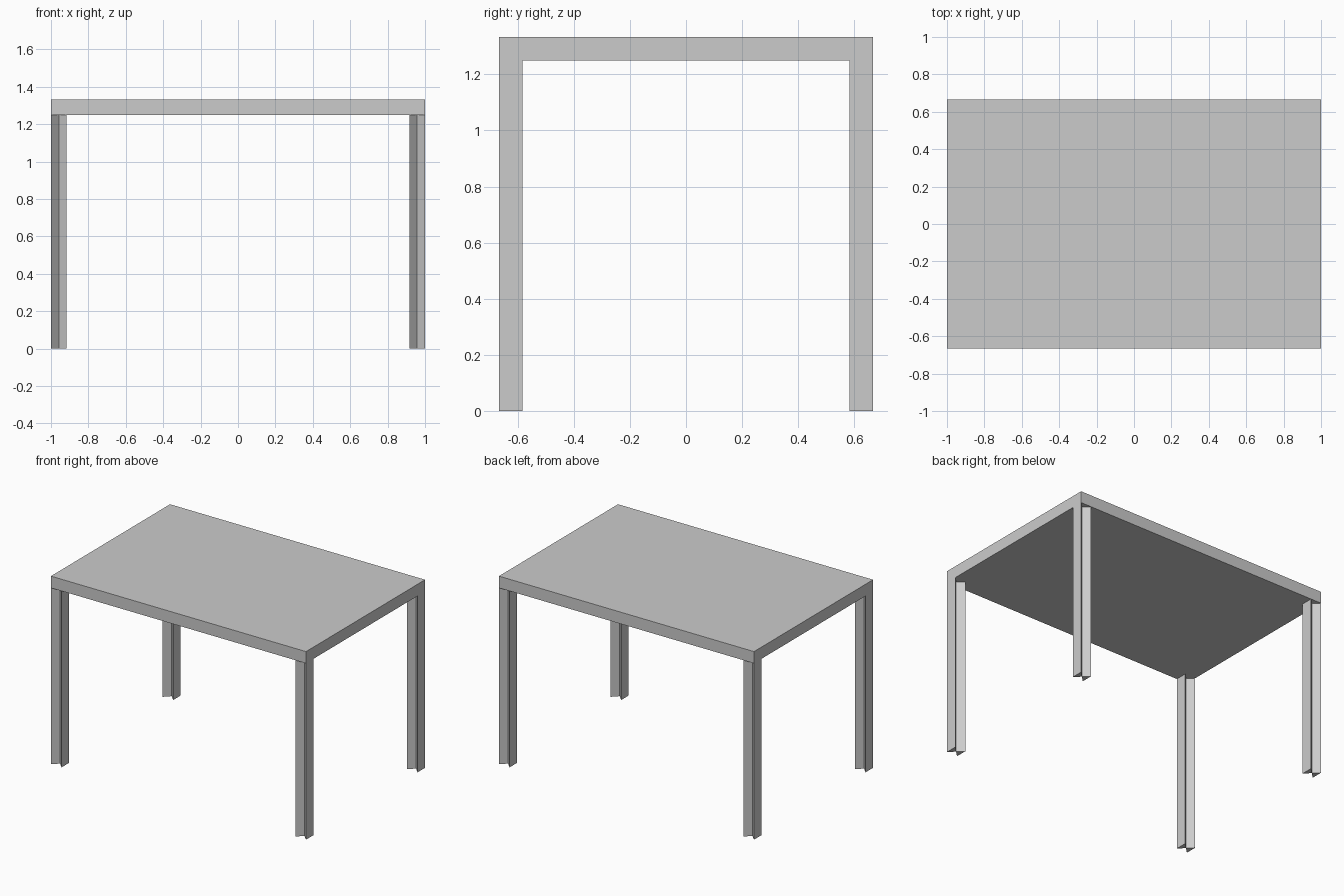
import bpy, bmesh

if "Cube" in bpy.data.objects:
    bpy.data.objects.remove(bpy.data.objects["Cube"])

HX, HY = 1.0, 0.6667      # half length and half depth of the table
T = 0.0833                # slab thickness and leg width
H = 1.3333                # total height


def make_object(name, bm):
    bmesh.ops.recalc_face_normals(bm, faces=bm.faces[:])
    mesh = bpy.data.meshes.new(name)
    bm.to_mesh(mesh)
    bm.free()
    obj = bpy.data.objects.new(name, mesh)
    bpy.context.collection.objects.link(obj)
    return obj


def add_prism(bm, outline, z0, z1):
    """Closed prism from a flat outline."""
    face = bm.faces.new([bm.verts.new((x, y, z0)) for x, y in outline])
    res = bmesh.ops.extrude_face_region(bm, geom=[face], use_keep_orig=True)
    top = [v for v in res["geom"] if isinstance(v, bmesh.types.BMVert)]
    bmesh.ops.translate(bm, verts=top, vec=(0, 0, z1 - z0))


# Table top slab
bm = bmesh.new()
add_prism(bm, [(-HX, -HY), (HX, -HY), (HX, HY), (-HX, HY)], H - T, H)
make_object("table_top", bm)

# Four legs: bow-tie section, V grooves on the front and back faces
r = T / 2
for sy, row in ((-1, "front"), (1, "back")):
    for sx, side in ((-1, "left"), (1, "right")):
        cx, cy = sx * (HX - r), sy * (HY - r)
        bm = bmesh.new()
        for d in (-r, r):
            add_prism(bm, [(cx + d, cy - r), (cx + d, cy + r), (cx, cy)], 0, H - T)
        make_object(f"{row}_{side}_leg", bm)
